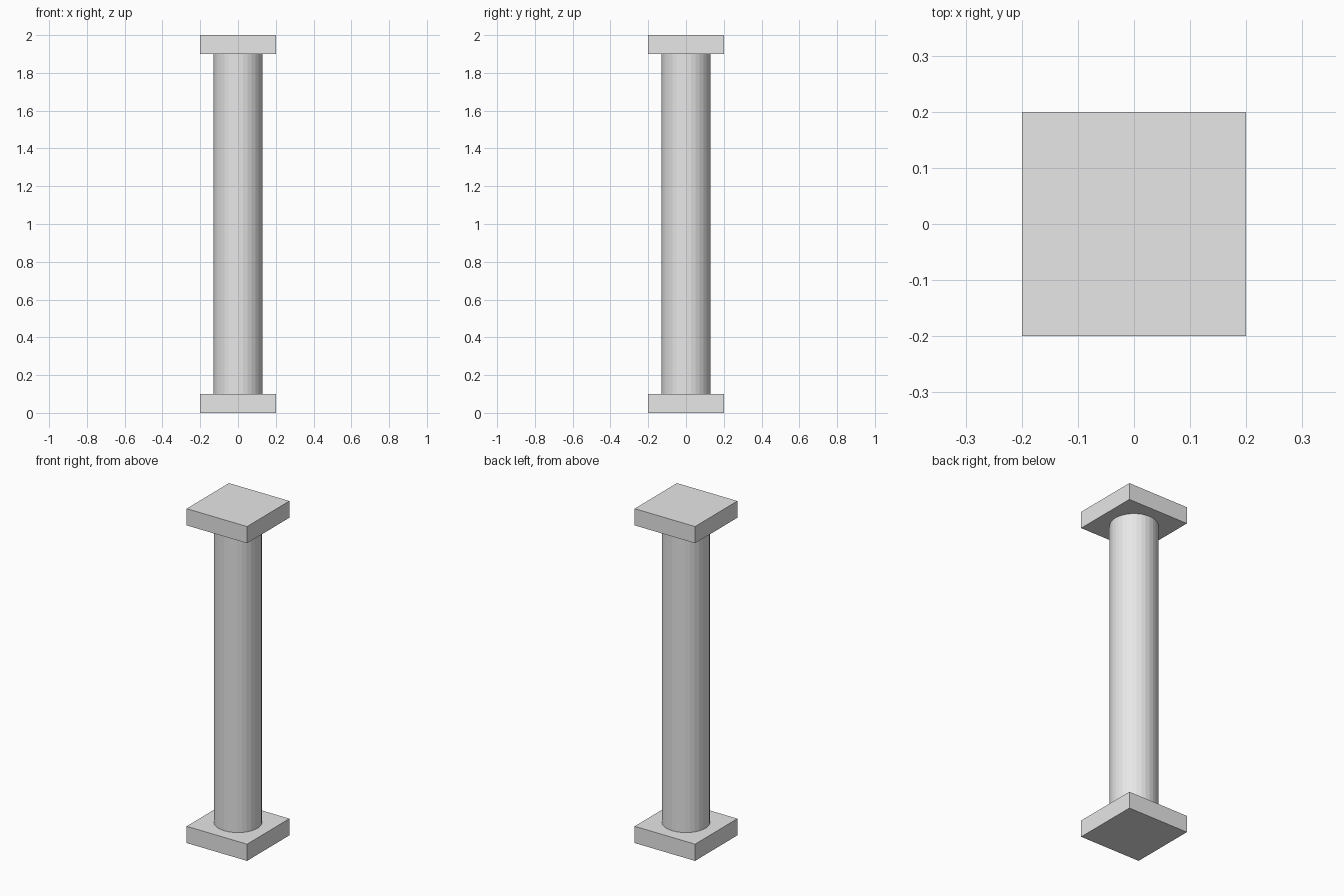
import bpy

cube = bpy.data.objects.get("Cube")
if cube:
    bpy.data.objects.remove(cube, do_unlink=True)

HEIGHT = 2.0
SLAB_WIDTH = 0.4
SLAB_HEIGHT = 0.1
SHAFT_RADIUS = 0.13

# Plain grey stone
stone = bpy.data.materials.new("light_grey_stone")
stone.use_nodes = True
grey = (0.8, 0.8, 0.8, 1.0)
stone.diffuse_color = grey
stone.node_tree.nodes["Principled BSDF"].inputs["Base Color"].default_value = grey


def finish(name):
    obj = bpy.context.object
    obj.name = obj.data.name = name
    obj.data.materials.append(stone)


def add_slab(name, z):
    bpy.ops.mesh.primitive_cube_add(size=1, location=(0, 0, z))
    bpy.context.object.scale = (SLAB_WIDTH, SLAB_WIDTH, SLAB_HEIGHT)
    bpy.ops.object.transform_apply(location=False, rotation=False, scale=True)
    finish(name)


# Square slabs at both ends
add_slab("base_slab", SLAB_HEIGHT / 2)
add_slab("top_slab", HEIGHT - SLAB_HEIGHT / 2)

# Faceted round shaft between the slabs
bpy.ops.mesh.primitive_cylinder_add(
    vertices=32, radius=SHAFT_RADIUS, depth=HEIGHT - 2 * SLAB_HEIGHT,
    end_fill_type='NOTHING', location=(0, 0, HEIGHT / 2))
finish("column_shaft")
